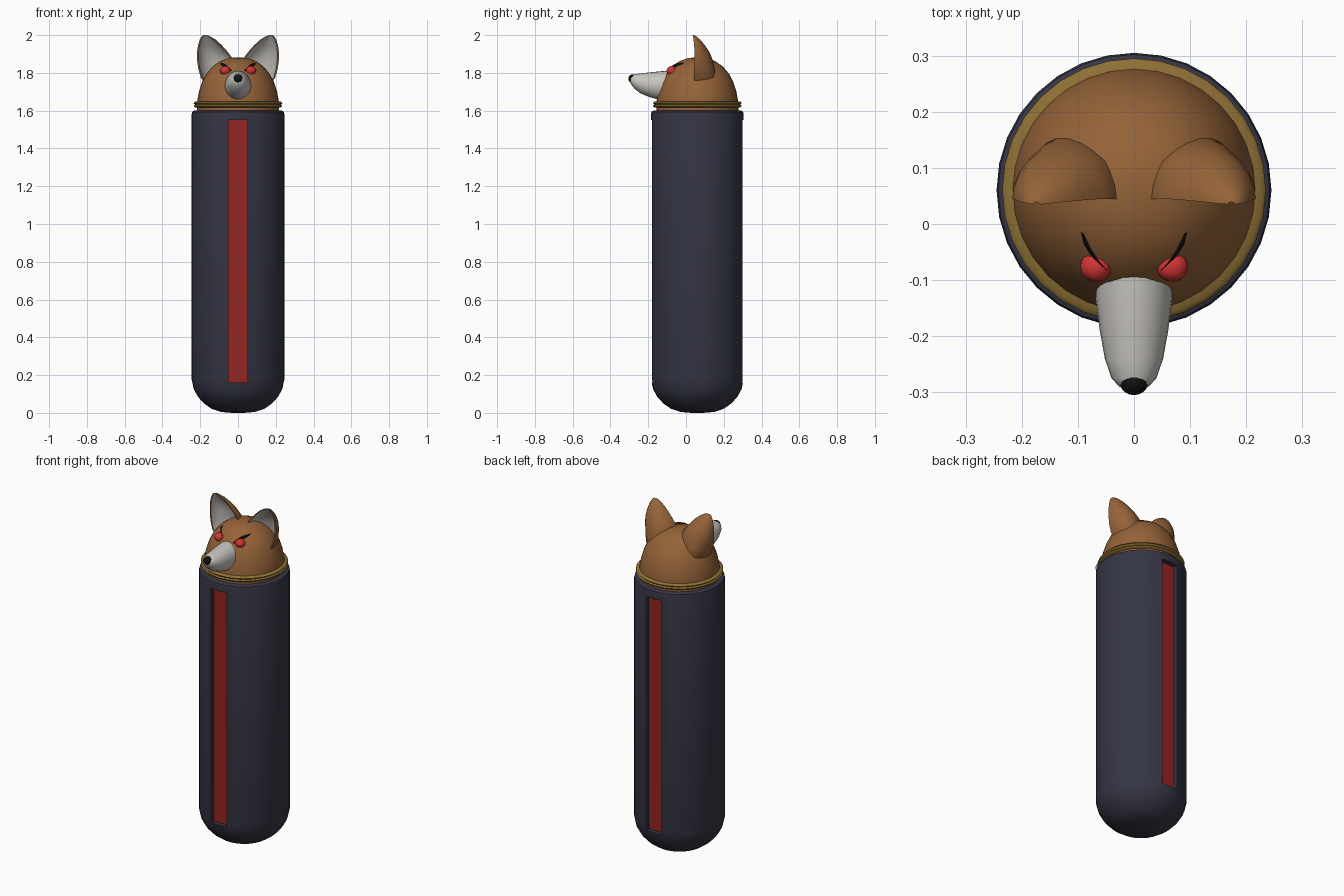
import bpy, bmesh
from math import cos, sin, pi, radians

if "Cube" in bpy.data.objects:
    bpy.data.objects.remove(bpy.data.objects["Cube"])

CY = 0.06  # y of the body axis


def mat(name, r, g, b):
    m = bpy.data.materials.new(name)
    m.diffuse_color = (r, g, b, 1)
    m.use_nodes = True
    m.node_tree.nodes["Principled BSDF"].inputs["Base Color"].default_value = m.diffuse_color
    return m


NAVY = mat("navy", 0.035, 0.036, 0.058)
RED = mat("dark_red", 0.30, 0.018, 0.014)
BROWN = mat("brown", 0.30, 0.125, 0.04)
GOLD = mat("gold", 0.27, 0.16, 0.035)
CREAM = mat("cream", 0.58, 0.56, 0.52)
BLACK = mat("black", 0.006, 0.006, 0.006)
EYE = mat("eye_red", 0.65, 0.035, 0.035)


def smooth(ob, angle=40):
    bpy.ops.object.select_all(action='DESELECT')
    ob.select_set(True)
    bpy.context.view_layer.objects.active = ob
    bpy.ops.object.shade_smooth_by_angle(angle=radians(angle))


def loft(name, rings, mats, second=lambda j: False, angle=40):
    """Skin a stack of equal-sized closed rings and cap both ends."""
    bm = bmesh.new()
    vs = [[bm.verts.new(p) for p in r] for r in rings]
    n = len(rings[0])
    for a, b in zip(vs, vs[1:]):
        for j in range(n):
            k = (j + 1) % n
            f = bm.faces.new((a[j], a[k], b[k], b[j]))
            f.material_index = int(second(j))
    bm.faces.new(vs[0])
    bm.faces.new(vs[-1])
    bmesh.ops.recalc_face_normals(bm, faces=bm.faces)
    me = bpy.data.meshes.new(name)
    bm.to_mesh(me)
    bm.free()
    ob = bpy.data.objects.new(name, me)
    bpy.context.collection.objects.link(ob)
    for m in mats:
        me.materials.append(m)
    smooth(ob, angle)
    return ob


def lathe(name, profile, m, n=32, angle=40):
    rings = [[(r * cos(2 * pi * i / n), CY + r * sin(2 * pi * i / n), z)
              for i in range(n)] for r, z in profile]
    return loft(name, rings, [m], angle=angle)


def box(name, loc, size, m):
    bpy.ops.mesh.primitive_cube_add(size=1, location=loc)
    ob = bpy.context.object
    ob.name = name
    ob.scale = size
    ob.data.materials.append(m)
    return ob


def ball(name, loc, size, m):
    bpy.ops.mesh.primitive_uv_sphere_add(segments=20, ring_count=12, radius=1, location=loc)
    ob = bpy.context.object
    ob.name = name
    ob.scale = size
    ob.data.materials.append(m)
    smooth(ob, 60)
    return ob


# Body with rounded bottom
body = lathe("body", [(0.03, 0), (0.09, 0.005), (0.14, 0.022), (0.18, 0.05), (0.212, 0.085),
                      (0.234, 0.125), (0.245, 0.175), (0.245, 1.583), (0.242, 1.594),
                      (0.232, 1.6), (0.19, 1.6)], NAVY)

# Recessed red strips, front and back
for side, s in (("front", -1), ("back", 1)):
    cutter = box("slot_cutter", (0, CY + s * 0.26, 0.855), (0.1, 0.1, 1.39), NAVY)
    cutter.hide_render = True
    mod = body.modifiers.new("slot", 'BOOLEAN')
    mod.object = cutter
    mod.operation = 'DIFFERENCE'
    mod.solver = 'EXACT'
    bpy.context.view_layer.objects.active = body
    bpy.ops.object.modifier_apply(modifier="slot")
    bpy.data.objects.remove(cutter)
    box(side + "_strip", (0, CY + s * 0.205, 0.855), (0.099, 0.018, 1.389), RED)
smooth(body)

# Collar with two ridges
lathe("collar", [(0.2, 1.617), (0.228, 1.617), (0.235, 1.625), (0.228, 1.632),
                 (0.235, 1.640), (0.228, 1.648), (0.2, 1.648)], GOLD, angle=75)

# Domed head
lathe("head", [(0.217, 1.595), (0.216, 1.65), (0.207, 1.70), (0.191, 1.75), (0.168, 1.795),
               (0.135, 1.834), (0.095, 1.862), (0.05, 1.878), (0.012, 1.882)], BROWN)

# Tapered snout: y, centre z, half width, half height
snout = [(-0.05, 1.735, .070, .078), (-0.13, 1.732, .069, .077), (-0.19, 1.737, .061, .066),
         (-0.24, 1.744, .052, .053), (-0.275, 1.755, .040, .037), (-0.29, 1.762, .026, .023),
         (-0.297, 1.765, .010, .009)]
loft("snout", [[(w * cos(2 * pi * i / 24), y, z + h * sin(2 * pi * i / 24)) for i in range(24)]
               for y, z, w, h in snout], [CREAM], angle=60)
ball("nose", (0, -0.28, 1.769), (0.026, 0.025, 0.024), BLACK)

# Ear levels: z, inner x, outer x, front y, depth
ear = [(1.73, .06, .165, .05, .09), (1.775, .035, .197, .042, .118), (1.82, .025, .210, .043, .109),
       (1.87, .024, .217, .045, .096), (1.91, .053, .217, .045, .079), (1.945, .084, .212, .043, .058),
       (1.975, .117, .203, .040, .036), (1.992, .145, .193, .037, .020), (2.0, .165, .182, .035, .008)]
K = 12


def ear_ring(s, z, x0, x1, y, d):
    c, w = (x0 + x1) / 2, (x1 - x0) / 2
    wi, di = w - min(0.008, 0.3 * w), d - min(0.016, 0.5 * d)
    arc = [pi * i / K for i in range(K + 1)]
    return ([(s * (c + w * cos(a)), y + d * sin(a), z) for a in arc] +
            [(s * (c + wi * cos(a)), y + di * sin(a), z) for a in reversed(arc)])


# Brow path: x, y, z, half width
brow = [(.092, -.016, 1.850, .003), (.083, -.040, 1.846, .009), (.069, -.062, 1.837, .011),
        (.053, -.079, 1.824, .009), (.036, -.093, 1.811, .003)]

for side, s in (("right", 1), ("left", -1)):
    loft(side + "_ear", [ear_ring(s, *lv) for lv in ear], [BROWN, CREAM],
         second=lambda j: K < j < 2 * K + 1, angle=50)
    ball(side + "_eye", (s * 0.068, -0.076, 1.812), (0.028, 0.027, 0.024), EYE)
    loft(side + "_brow", [[(s * (x + .75 * r * cos(a)), y + .6 * r * cos(a), z + .8 * r * sin(a))
                           for a in (pi * i / 4 for i in range(8))]
                          for x, y, z, r in brow], [BLACK], angle=60)
